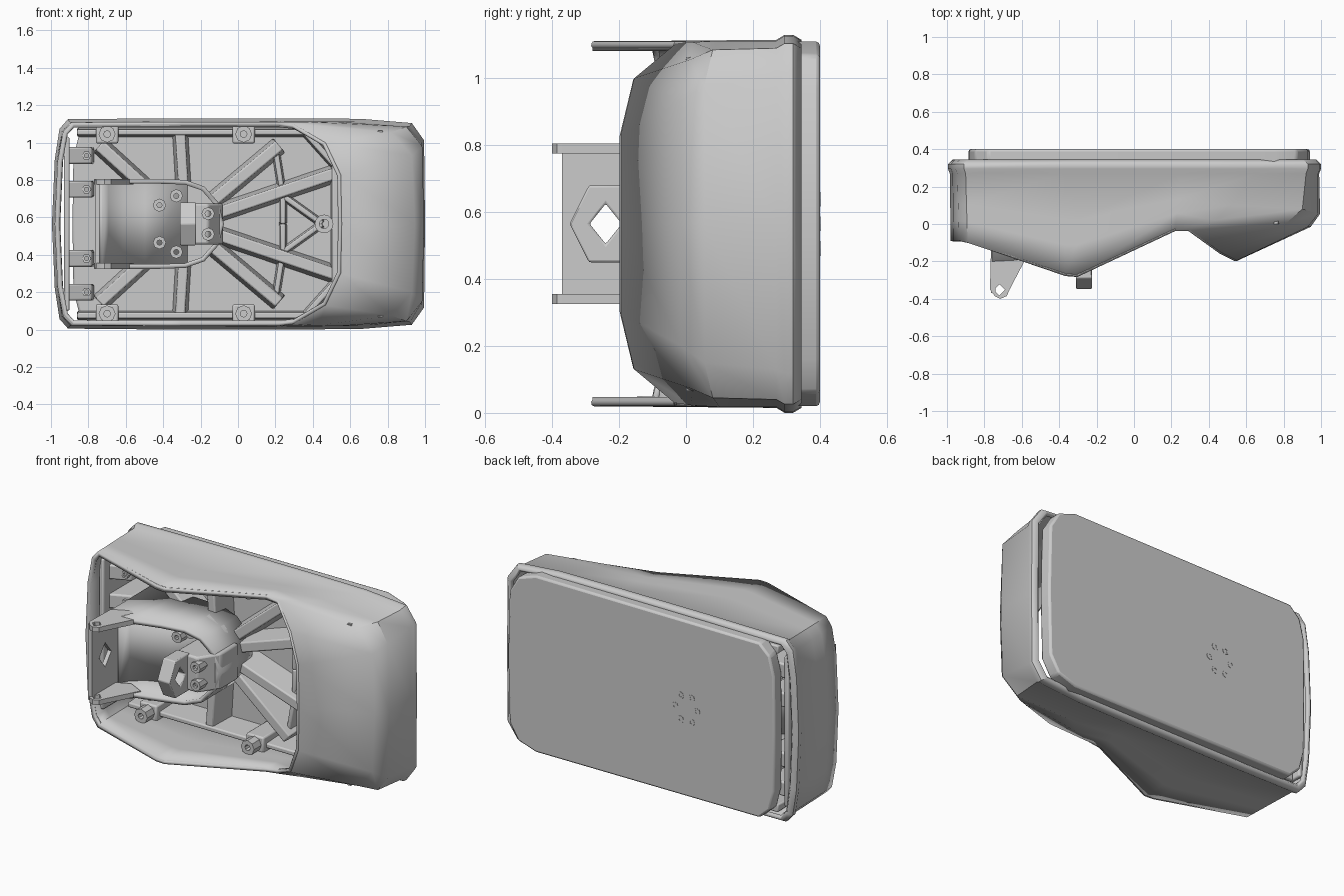
import bpy, bmesh, math
from mathutils import Vector

if "Cube" in bpy.data.objects:
    bpy.data.objects.remove(bpy.data.objects["Cube"])

CZ = 0.565  # height of the mirror plane


def finish(name, verts, faces, smooth=30, bevel=0, recalc=True):
    me = bpy.data.meshes.new(name)
    me.from_pydata([tuple(v) for v in verts], [], faces)
    if recalc:
        bm = bmesh.new()
        bm.from_mesh(me)
        bmesh.ops.recalc_face_normals(bm, faces=bm.faces)
        bm.to_mesh(me)
        bm.free()
    ob = bpy.data.objects.new(name, me)
    bpy.context.collection.objects.link(ob)
    if bevel:
        b = ob.modifiers.new("bevel", 'BEVEL')
        b.width, b.segments, b.limit_method = bevel, 2, 'ANGLE'
    bpy.ops.object.select_all(action='DESELECT')
    ob.select_set(True)
    bpy.context.view_layer.objects.active = ob
    bpy.ops.object.shade_smooth_by_angle(angle=math.radians(smooth))
    return ob


def mirror_half(half):
    """Close a half loop of (x, y, z); first and last points lie on the mirror plane."""
    return half + [(x, y, 2 * CZ - z) for x, y, z in half[-2:0:-1]]


def loft(loops, closed=True):
    n = len(loops[0])
    faces = [(k * n + i, k * n + (i + 1) % n, (k + 1) * n + (i + 1) % n, (k + 1) * n + i)
             for k in range(len(loops) - 1) for i in range(n if closed else n - 1)]
    return [p for l in loops for p in l], faces


def prism(name, a, b, **kw):
    """Solid between two matching loops."""
    v, f = loft([a, b])
    n = len(a)
    return finish(name, v, f + [tuple(range(n)), tuple(range(n, 2 * n))], **kw)


def plate_y(name, pts, y0, y1, **kw):
    return prism(name, [(x, y0, z) for x, z in pts], [(x, y1, z) for x, z in pts], **kw)


def ring(name, outer, inner, shift, **kw):
    """Plate with a hole: matching outer and inner loops, thickened by a shift."""
    s = Vector(shift)
    o, i = [Vector(p) for p in outer], [Vector(p) for p in inner]
    v, f = loft([o, i, [p + s for p in i], [p + s for p in o], o])
    n = len(o)
    f = [tuple(q % (4 * n) for q in face) for face in f]
    return finish(name, v[:4 * n], f, **kw)


def strut(name, p, q, w, y0, y1):
    """Tapered rib between two (x, z) points."""
    p, q = Vector(p), Vector(q)
    d = (q - p).normalized()
    s = Vector((-d.y, d.x)) * w / 2
    def quad(k, y):
        return [(c.x, y, c.y) for c in (p - s * k, q - s * k, q + s * k, p + s * k)]
    return prism(name, quad(0.6, y0), quad(1, y1), bevel=0.008)


def box(name, x0, x1, y0, y1, z0, z1, bevel=0.01):
    return plate_y(name, [(x0, z0), (x1, z0), (x1, z1), (x0, z1)], y0, y1, bevel=bevel)


def tube(name, x, z, r, hole, y0, y1, n=12):
    def c(rad, y):
        return [(x + rad * math.cos(2 * math.pi * i / n), y,
                 z + rad * math.sin(2 * math.pi * i / n)) for i in range(n)]
    return ring(name, c(r, y0), c(hole, y0), (0, y1 - y0, 0))


def both(z):
    return (z, 2 * CZ - z)


# housing shell: scalloped front opening lofted back to the rounded rim
front = [(-.98, -.09, CZ), (-.965, -.09, .9), (-.935, -.09, 1.06), (-.89, -.1, 1.108),
         (-.37, -.275, 1.11), (-.31, -.28, 1.11), (.22, -.035, 1.11), (.3, -.035, 1.1),
         (.47, -.155, 1.0), (.55, -.195, .83), (.555, -.195, CZ)]
rim = [(-.985, .27, CZ), (-.97, .27, .9), (-.945, .27, 1.06), (-.9, .27, 1.11),
       (-.37, .27, 1.115), (-.31, .27, 1.115), (.25, .27, 1.115), (.65, .27, 1.112),
       (.92, .27, 1.09), (.985, .27, 1.0), (.99, .27, CZ)]
mid1 = {7: (.43, .02, 1.108), 8: (.82, .01, 1.055), 9: (.93, -.015, .93), 10: (.945, -.015, CZ)}
mid2 = {7: (.52, .1, 1.112), 8: (.9, .08, 1.085), 9: (.985, .055, .98), 10: (.995, .055, CZ)}


def between(t, fixed):
    return [fixed.get(i, tuple(Vector(a).lerp(Vector(b), t)))
            for i, (a, b) in enumerate(zip(front, rim))]


def scaled(s, y, sz):
    return [(x * s, y, CZ + (z - CZ) * sz) for x, _, z in rim]


loops = [front, between(.3, mid1), between(.55, mid2), rim, scaled(1.01, .295, 1.027),
         scaled(1.01, .32, 1.027), scaled(.985, .345, 1.0)]
v, f = loft([mirror_half(l) for l in loops])
shell = finish("housing_shell", v, f, smooth=40, recalc=False)
m = shell.modifiers.new("thickness", 'SOLIDIFY')
m.thickness, m.offset = .028, -1

# lip along the opening edge
lip = bpy.data.curves.new("opening_lip", 'CURVE')
lip.dimensions, lip.bevel_depth, lip.bevel_resolution = '3D', .012, 2
sp = lip.splines.new('POLY')
pts = mirror_half([(x * .985, y + .008, CZ + (z - CZ) * .98) for x, y, z in front])
sp.points.add(len(pts) - 1)
for p, c in zip(sp.points, pts):
    p.co = (*c, 1)
sp.use_cyclic_u = True
bpy.context.collection.objects.link(bpy.data.objects.new("opening_lip", lip))

# back panel with rounded corners, flat outer face
half = [(-.885, 0, CZ), (-.88, 0, .92), (-.85, 0, 1.04), (-.78, 0, 1.105), (.75, 0, 1.11),
        (.87, 0, 1.07), (.93, 0, .97), (.94, 0, CZ)]
outline = [(x, z) for x, _, z in mirror_half(half)]
plate_y("back_panel", outline, .32, .4, bevel=.012)
for i in range(6):
    a = math.radians(60 * i)
    tube("hub_pin", -.28 + .075 * math.cos(a), CZ + .085 * math.sin(a), .022, .01, .38, .402, 8)

# inner carrier: radiating ribs, rails and cross braces
hub = (-.28, CZ)
for k, z0 in enumerate(both(1.04)):
    s = 1 - 2 * k
    for x, dz, w in [(-.74, .42, .1), (-.31, .5, .085), (.22, .42, .1), (.52, .27, .1)]:
        strut("carrier_rib", hub, (x, CZ + s * dz), w, .16, .33)
    strut("carrier_rail", (-.86, CZ + s * .49), (.4, CZ + s * .49), .05, .15, .33)
    strut("carrier_corner", (.36, CZ + s * .49), (.53, CZ + s * .3), .05, .15, .33)
    strut("cross_brace", (.2, CZ + s * .4), (.24, CZ + s * .15), .045, .2, .33)
    strut("cross_brace", (.24, CZ + s * .15), (.45, CZ), .045, .2, .33)
    strut("cross_brace", (.24, CZ + s * .15), (.24, CZ), .045, .2, .33)
    for x in (-.7, .03):
        tube("screw_boss", x, CZ + s * .48, .045, .018, .05, .33, 8)
        box("boss_foot", x - .06, x + .06, .12, .33, CZ + s * .48 - .05, CZ + s * .48 + .05)
    tube("face_screw", .76, CZ + s * .48, .022, .01, 0.0, .05, 6)
strut("carrier_end", (.52, .25), (.52, .88), .06, .15, .33)
tube("end_boss", .46, CZ, .05, .025, .12, .33)

# clips along the inner left wall
box("left_rail", -.93, -.9, -.03, .33, .1, 1.03)
for z in (.2, .38, .75, .93):
    prism("left_clip", [(-.92, .02, z - .045), (-.78, .08, z - .045), (-.78, .08, z + .045), (-.92, .02, z + .045)],
          [(-.92, .32, z - .045), (-.77, .32, z - .045), (-.77, .32, z + .045), (-.92, .32, z + .045)], bevel=.01)
    tube("clip_screw", -.81, z, .025, .012, .05, .1, 6)

# pivot bracket: U-shaped wall with a dished floor
U = [(-.76, -.2, .805), (-.57, -.19, .805), (-.42, -.15, .805), (-.28, -.12, .8), (-.18, -.1, .765),
     (-.105, -.08, .68), (-.075, -.08, CZ)]
path = U + [(x, y, 2 * CZ - z) for x, y, z in U[-2::-1]]
v, f = loft([path, [(x, .25, z) for x, y, z in path]], closed=False)
wall = finish("bracket_wall", v, f, smooth=50, recalc=False)
m = wall.modifiers.new("thickness", 'SOLIDIFY')
m.thickness, m.offset = .025, -1
floor = [(-.735, -.12), (-.7, -.06), (-.62, .0), (-.5, .05), (-.27, .1)]
v, f = loft([[(x, y, z) for x, y in floor] for z in (.34, .79)], closed=False)
m = finish("bracket_floor", v, f, smooth=50).modifiers.new("thickness", 'SOLIDIFY')
m.thickness, m.offset = .02, 0
plate_y("bracket_floor_end", [(x, z) for x, y, z in path if x > -.3], .09, .12)
for x, z in [(-.42, .1), (-.33, .15)]:
    for s in (1, -1):
        tube("bracket_screw", x, CZ + s * z, .035, .014, .0, .12, 8)

# bracket end web and pivot clamp, both pierced by a diamond hole
def diamond(x, y, hy, hz):
    c = [(-1, 0), (-.5, .5), (0, 1), (.5, .5), (1, 0), (.5, -.5), (0, -1), (-.5, -.5)]
    return [(x, y + a * hy, CZ + b * hz) for a, b in c]


def frame(x, y0, ym, y1, h, top=None):
    t = y0 if top is None else top
    return [(x, y0, CZ), (x, t, CZ + h), (x, ym, CZ + h), (x, y1, CZ + h),
            (x, y1, CZ), (x, y1, CZ - h), (x, ym, CZ - h), (x, t, CZ - h)]


ring("bracket_web", frame(-.765, -.37, -.24, -.1, .235), diamond(-.765, -.24, .06, .075), (.025, 0, 0))
ring("pivot_clamp", frame(-.31, -.348, -.24, -.15, .115, -.29), diamond(-.31, -.24, .048, .06), (.085, 0, 0), bevel=.006)
prism("clamp_base", [(x, y, CZ - .11) for x, y in [(-.31, -.17), (-.16, -.17), (-.08, -.05), (-.08, .12), (-.31, .12)]],
      [(x, y, CZ + .11) for x, y in [(-.31, -.17), (-.16, -.17), (-.08, -.05), (-.08, .12), (-.31, .12)]], bevel=.012)
for s in (1, -1):
    tube("clamp_screw", -.16, CZ + s * .055, .035, .016, -.19, -.1, 8)

# pierced ears at the top and bottom of the bracket
ear = [(-.77, -.35), (-.745, -.385), (-.715, -.4), (-.68, -.385), (-.665, -.35), (-.56, -.15), (-.66, -.1), (-.765, -.15)]
for z, t in ((.325, .03), (.805, -.03)):
    hole = [(-.72 + .03 * a, -.352 + .03 * b) for a, b in
            [(-1, 0), (-.5, -.5), (0, -1), (.5, -.5), (1, 0), (.5, .5), (0, 1), (-.5, .5)]]
    ring("bracket_ear", [(x, y, z) for x, y in ear], [(x, y, z) for x, y in hole], (0, 0, t))
